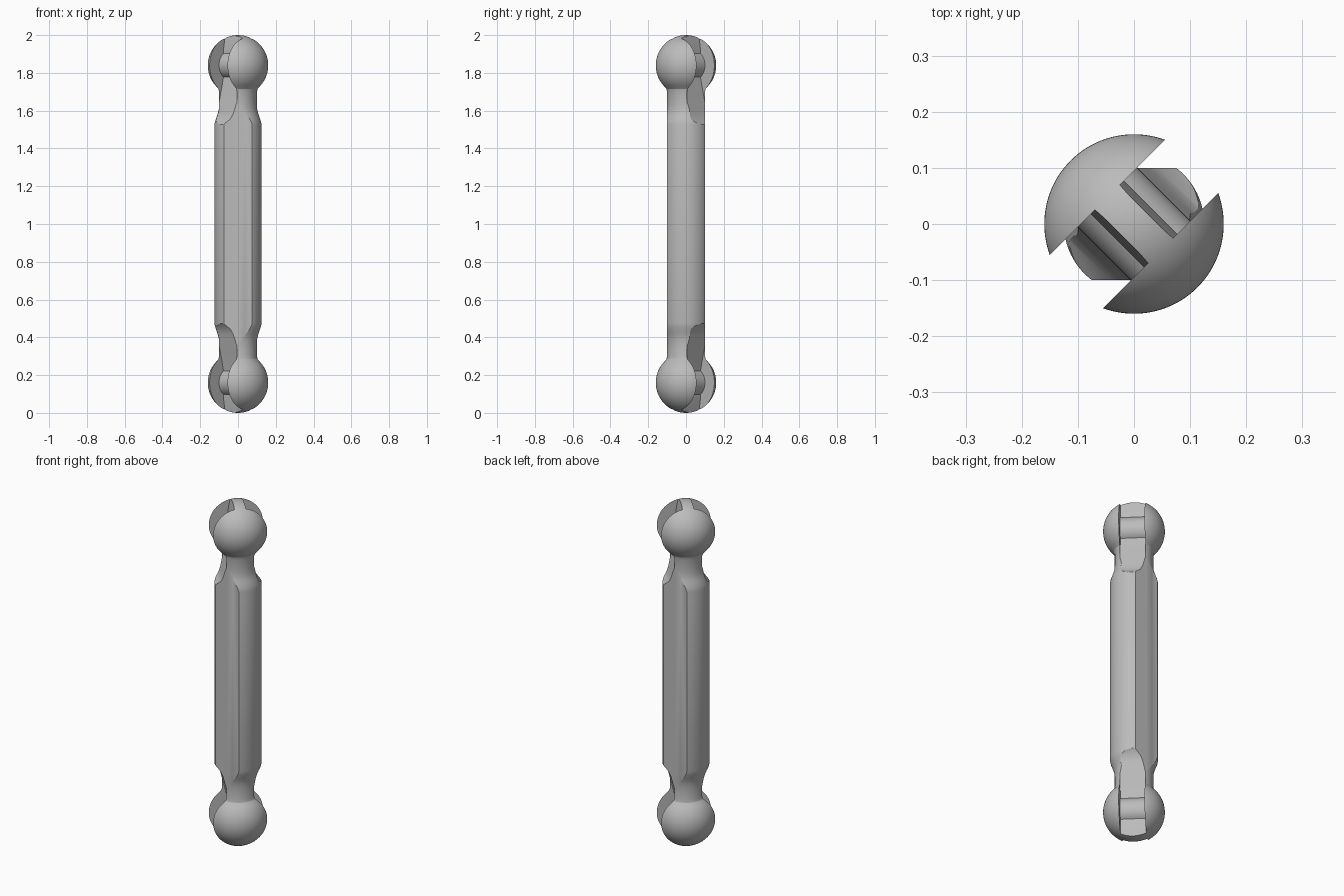
import bpy, bmesh, math
from mathutils import Matrix, Vector

cube = bpy.data.objects.get("Cube")
if cube:
    bpy.data.objects.remove(cube, do_unlink=True)

BALL_R, BALL_Z = 0.16, 1.84      # ball radius and upper ball centre
BAR_R, SLAB = 0.075, 0.042       # cross bar radius, half thickness of the web
SLOT = 0.067                     # half width of the slots
FLAT_Y = 0.10                    # distance of the shank flats from the axis
MID = 1.0

steel = bpy.data.materials.new("grey_metal")
steel.use_nodes = True
colour = (0.5, 0.5, 0.5, 1)
steel.diffuse_color = colour
steel.node_tree.nodes["Principled BSDF"].inputs["Base Color"].default_value = colour


def make_object(name, bm):
    bmesh.ops.recalc_face_normals(bm, faces=bm.faces)
    mesh = bpy.data.meshes.new(name)
    bm.to_mesh(mesh)
    bm.free()
    obj = bpy.data.objects.new(name, mesh)
    bpy.context.collection.objects.link(obj)
    mesh.materials.append(steel)
    return obj


def lathe(name, profile, steps=96):
    bm = bmesh.new()
    verts = [bm.verts.new((r, 0, z)) for r, z in profile]
    edges = [bm.edges.new(pair) for pair in zip(verts, verts[1:])]
    bmesh.ops.spin(bm, geom=verts + edges, cent=(0, 0, 0), axis=(0, 0, 1),
                   angle=math.tau, steps=steps)
    bmesh.ops.remove_doubles(bm, verts=bm.verts, dist=1e-5)
    return make_object(name, bm)


def prism(name, outline, half_width, matrix):
    # outline lies in the local x-z plane and is extruded along y
    bm = bmesh.new()
    face = bm.faces.new([bm.verts.new((u, -half_width, z)) for u, z in outline])
    out = bmesh.ops.extrude_face_region(bm, geom=[face])
    moved = [v for v in out["geom"] if isinstance(v, bmesh.types.BMVert)]
    bmesh.ops.translate(bm, verts=moved, vec=Vector((0, 2 * half_width, 0)))
    bm.transform(matrix)
    return make_object(name, bm)


# Upper half of the rod outline: shank, shoulder, neck, fillet, ball
upper = [(0.125, 1.525), (0.121, 1.545), (0.113, 1.568), (0.106, 1.588),
         (0.102, 1.606), (0.10, 1.63), (0.10, 1.70), (0.104, 1.716)]
start = math.asin(0.113 / BALL_R)
for i in range(33):
    a = (math.pi - start) * (1 - i / 32)
    upper.append((BALL_R * math.sin(a), BALL_Z + BALL_R * math.cos(a)))
lower = [(r, 2 * MID - z) for r, z in reversed(upper)]
rod = lathe("ball_ended_rod", lower + upper)

# Slot outline: tapered web, round cross bar, floor ramping out at the neck
arc = math.acos(SLAB / BAR_R)
slot = [(0.3, 2.1), (0.028, 2.1), (0.03, 1.99), (SLAB, 1.92)]
for i in range(17):
    a = arc * (1 - i / 8)
    slot.append((BAR_R * math.cos(a), BALL_Z + BAR_R * math.sin(a)))
slot += [(0.05, 1.74), (0.078, 1.63), (0.09, 1.58), (0.10, 1.555), (0.14, 1.51), (0.3, 1.51)]

cutters = []
flip = Matrix.Translation((0, 0, 2 * MID)) @ Matrix.Scale(-1, 4, (0, 0, 1))
for side in (0, 1):
    turn = Matrix.Rotation(math.radians(45 + 180 * side), 4, "Z")
    for end in (Matrix.Identity(4), flip):
        cutters.append(prism("slot_cutter", slot, SLOT, end @ turn))
    # Flats on the front and back of the shank, clear of the balls
    flat = [(FLAT_Y, 0.36), (0.3, 0.36), (0.3, 1.64), (FLAT_Y, 1.64)]
    turn = Matrix.Rotation(math.radians(90 + 180 * side), 4, "Z")
    cutters.append(prism("flat_cutter", flat, 0.3, turn))

for cutter in cutters:
    cutter.hide_render = True
    mod = rod.modifiers.new("cut", "BOOLEAN")
    mod.operation, mod.solver, mod.object = "DIFFERENCE", "EXACT", cutter

# Bake the cuts and drop the cutters
deps = bpy.context.evaluated_depsgraph_get()
baked = bpy.data.meshes.new_from_object(rod.evaluated_get(deps))
rod.modifiers.clear()
rod.data = baked
for cutter in cutters:
    bpy.data.objects.remove(cutter, do_unlink=True)
baked.materials.clear()
baked.materials.append(steel)
for poly in baked.polygons:
    poly.material_index = 0

bpy.ops.object.select_all(action="DESELECT")
rod.select_set(True)
bpy.context.view_layer.objects.active = rod
bpy.ops.object.shade_smooth_by_angle(angle=math.radians(25))
